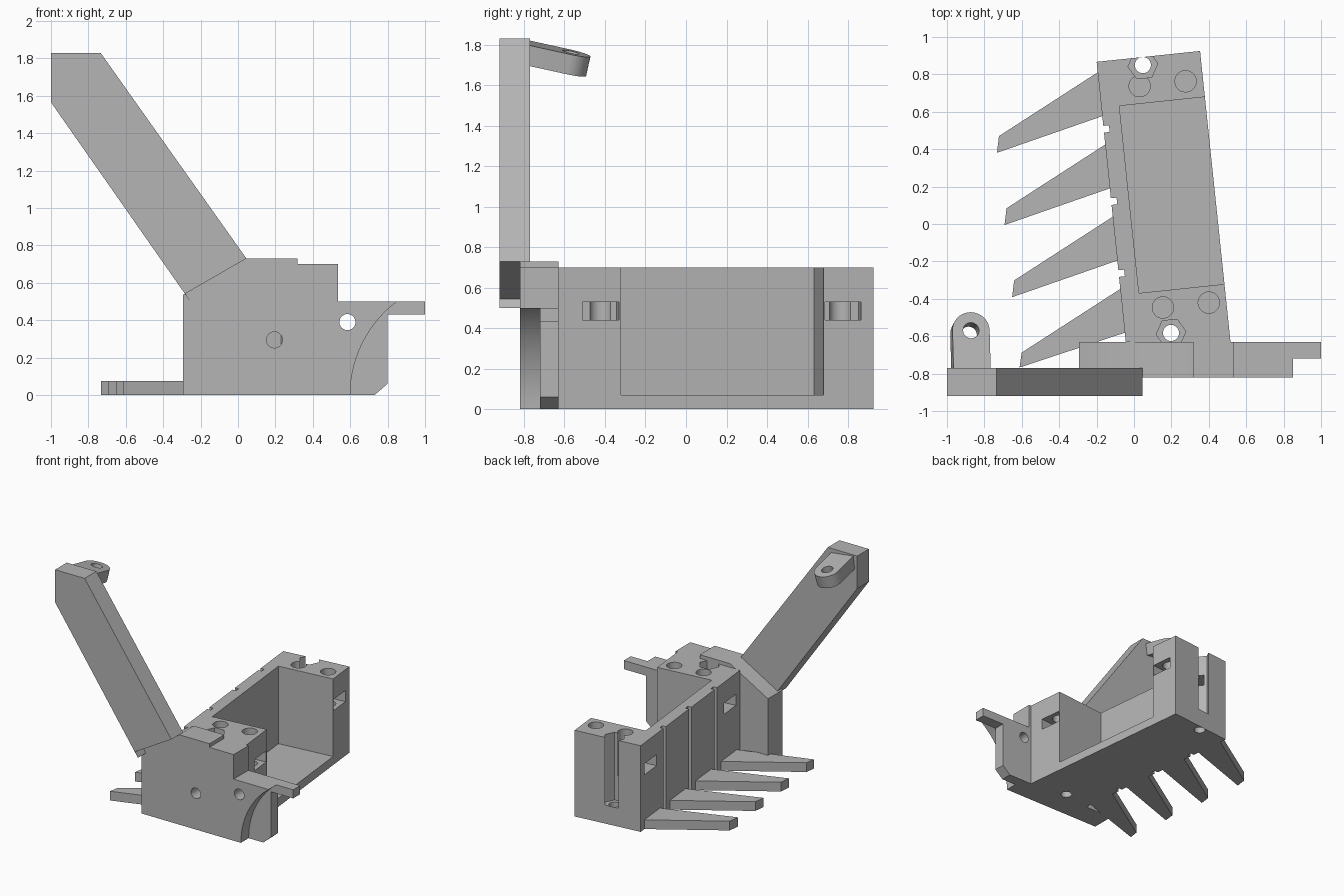
import bpy, math
from mathutils import Matrix, Vector

old = bpy.data.objects.get("Cube")
if old:
    bpy.data.objects.remove(old, do_unlink=True)

GREY = (0.46, 0.46, 0.46, 1)
mat = bpy.data.materials.new("plain grey")
mat.use_nodes = True
mat.diffuse_color = GREY
mat.node_tree.nodes["Principled BSDF"].inputs["Base Color"].default_value = GREY

TURN = Matrix.Rotation(math.radians(6), 4, 'Z')   # the tray is slightly turned
UPRIGHT = Matrix.Rotation(math.radians(90), 4, 'X')  # profile (x, z) extruded along -y


def prism(name, pts, lo, hi, matrix=Matrix()):
    """Extrude a counter-clockwise outline from lo to hi, then place it."""
    n = len(pts)
    verts = [matrix @ Vector((x, y, h)) for h in (lo, hi) for x, y in pts]
    faces = [list(range(n))[::-1], list(range(n, 2 * n))]
    faces += [[i, (i + 1) % n, (i + 1) % n + n, i + n] for i in range(n)]
    mesh = bpy.data.meshes.new(name)
    mesh.from_pydata(verts, [], faces)
    mesh.materials.append(mat)
    obj = bpy.data.objects.new(name, mesh)
    bpy.context.collection.objects.link(obj)
    return obj


def rect(x0, x1, y0, y1):
    return [(x0, y0), (x1, y0), (x1, y1), (x0, y1)]


def ring(cx, cy, r, n=32):
    return [(cx + r * math.cos(math.tau * i / n), cy + r * math.sin(math.tau * i / n))
            for i in range(n)]


def cut(obj, cutters):
    bpy.context.view_layer.objects.active = obj
    for c in cutters:
        mod = obj.modifiers.new("cut", 'BOOLEAN')
        mod.operation = 'DIFFERENCE'
        mod.solver = 'EXACT'
        mod.object = c
        bpy.ops.object.modifier_apply(modifier=mod.name)
        bpy.data.objects.remove(c, do_unlink=True)


def local(x, y):
    p = TURN.inverted() @ Vector((x, y, 0))
    return p.x, p.y


# Tray: turned block whose front end is trimmed square to the mounting plate
FRONT, BACK = -0.82, -0.63
L, R, END = -0.108, 0.448, 0.883
tray = prism("tray", [local(-0.044, BACK), local(0.516, BACK), (R, END), (L, END)],
             0, 0.70, TURN)
tools = [prism("pocket", rect(-0.012, 0.6, -0.37, 0.636), 0.07, 0.9, TURN)]
for v in (0.84, -0.60):            # bolt holes with nut channels
    tools.append(prism("nut", ring(0.136, v, 0.08, 6), 0.15, 0.9, TURN))
    tools.append(prism("bolt", ring(0.136, v, 0.043), -0.1, 0.3, TURN))
for v, v0 in ((0.73, 0.642), (-0.46, -0.56)):   # screw holes and side slots
    for u in (0.107, 0.354):
        tools.append(prism("screw", ring(u, v, 0.057), 0.35, 0.9, TURN))
    for u0, u1 in ((-0.2, 0.107), (0.33, 0.6)):
        tools.append(prism("slot", rect(u0, u1, v0, v0 + 0.18), 0.44, 0.53, TURN))
for v in (0.521, 0.132, -0.255):   # thin grooves down the outer wall
    tools.append(prism("groove", rect(L - 0.1, L + 0.03, v - 0.018, v + 0.018), -0.1, 0.9, TURN))
cut(tray, tools)

# Tapered fingers along the outer wall
for i in range(4):
    d = -0.388 * i
    outline = [(-0.10, 0.831), (-0.669, 0.543), (-0.689, 0.455), (-0.10, 0.593)]
    if i == 3:   # the last finger stops inside the plate
        outline = [(-0.10, 0.831), (-0.669, 0.543), (-0.689, 0.465), (-0.10, 0.593)]
    prism(f"finger_{i + 1}", [(u, v + d) for u, v in outline], 0, 0.075, TURN)

# Mounting plate with a side bar, a curved front relief and two holes
plate = prism("mounting_plate",
              [(-0.295, 0), (0.73, 0), (0.80, 0.06), (0.80, 0.43), (1, 0.43), (1, 0.50),
               (0.535, 0.50), (0.535, 0.70), (0.317, 0.70), (0.317, 0.73),
               (0.045, 0.73), (-0.295, 0.535)], -BACK, -FRONT, UPRIGHT)
cut(plate, [prism("relief", ring(1.225, 0, 0.625, 96), 0.72, 1.0, UPRIGHT),
            prism("hole", ring(0.195, 0.295, 0.043), 0.5, 1.0, UPRIGHT),
            prism("hole", ring(0.585, 0.39, 0.043), 0.5, 1.0, UPRIGHT)])

# Slanted arm
prism("arm", [(-1, 1.565), (-0.255, 0.50), (-0.28, 0.543), (0.045, 0.73),
              (-0.735, 1.83), (-1, 1.83)], 0.77, 0.92, UPRIGHT)

# Tilted lug with a rounded end and a hole at the top of the arm
place = (Matrix.Translation((-0.877, -0.58, 1.715))
         @ Matrix.Rotation(math.radians(7), 4, 'Y')
         @ Matrix.Rotation(math.radians(-12.5), 4, 'X'))
r = 0.1
arc = [(r * math.cos(math.pi * i / 20), r * math.sin(math.pi * i / 20)) for i in range(21)]
lug = prism("lug", [(-r, -0.21), (r, -0.21)] + arc, -0.05, 0.05, place)
cut(lug, [prism("hole", ring(0, 0, 0.043), -0.2, 0.2, place)])

# Smooth the round surfaces, keep the edges sharp
for obj in (tray, plate, lug):
    bpy.ops.object.select_all(action='DESELECT')
    obj.select_set(True)
    bpy.context.view_layer.objects.active = obj
    bpy.ops.object.shade_smooth_by_angle(angle=math.radians(30))
